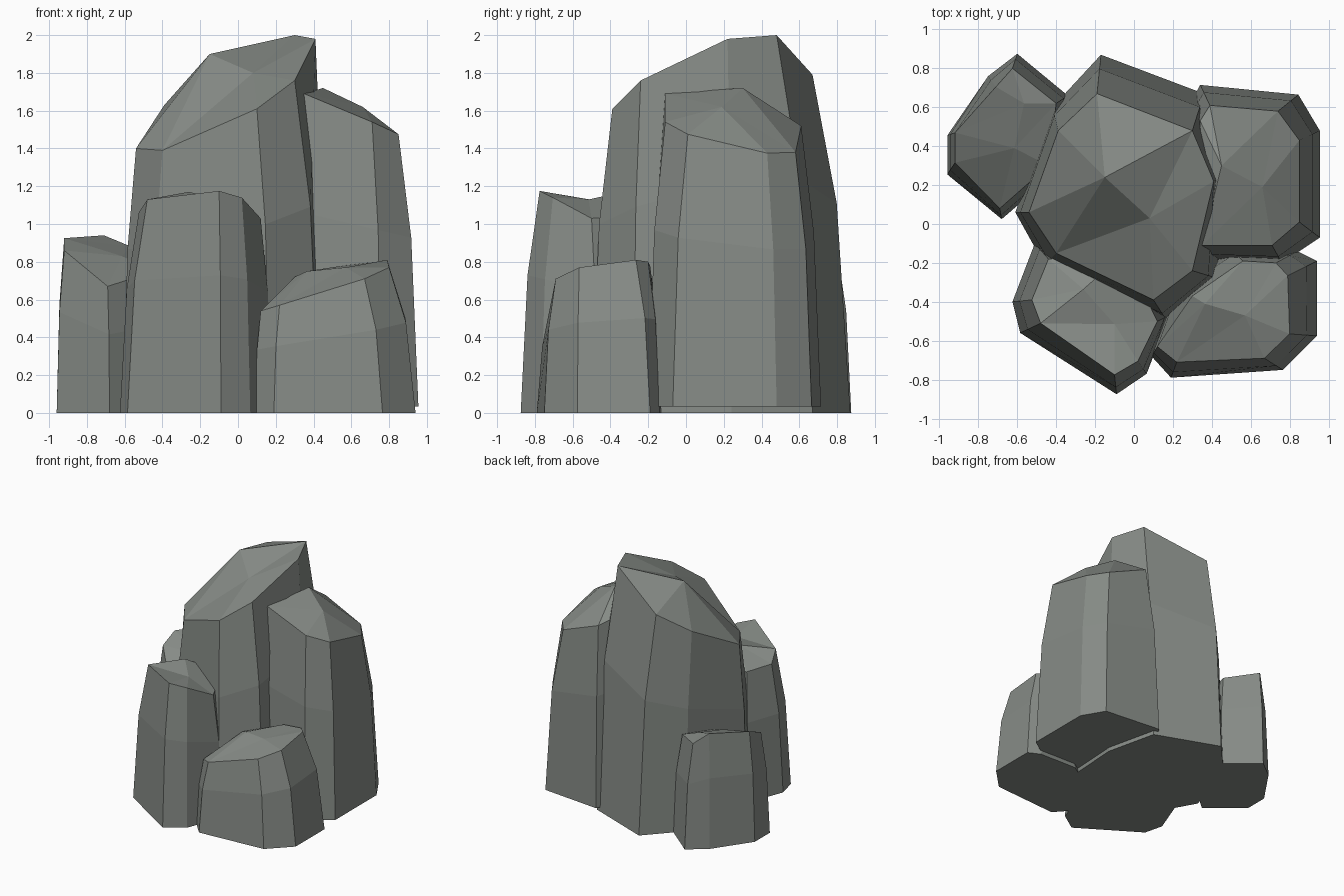
import bpy, bmesh
from mathutils import Vector


def rock_column(name, corners, peaks, floor=0.0, bulge=0.64, waist=0.62):
    """Faceted column. Each corner is (top x, y, z, foot x, y), counter-clockwise;
    peaks are the two inner points of the broken top."""
    bm = bmesh.new()
    top = [bm.verts.new(c[:3]) for c in corners]
    foot = [bm.verts.new((c[3], c[4], floor)) for c in corners]
    mid = []
    for t, f in zip(top, foot):
        p = t.co.lerp(f.co, bulge)
        p.z = floor + (t.co.z - floor) * waist
        mid.append(bm.verts.new(p))
    n = len(corners)
    # side walls and underside
    for i in range(n):
        j = (i + 1) % n
        for lo, hi in ((foot, mid), (mid, top)):
            bm.faces.new((lo[i], lo[j], hi[j], hi[i]))
    bm.faces.new(foot[::-1])
    # broken top: every rim edge goes to its nearer peak
    pk = [bm.verts.new(p) for p in peaks]
    near = []
    for i in range(n):
        m = (top[i].co + top[(i + 1) % n].co) / 2
        near.append(min((0, 1), key=lambda k: (pk[k].co - m).xy.length))
    for i in range(n):
        bm.faces.new((top[i], top[(i + 1) % n], pk[near[i]]))
        if near[i] != near[i - 1]:
            bm.faces.new((top[i], pk[near[i]], pk[near[i - 1]]))
    bmesh.ops.recalc_face_normals(bm, faces=bm.faces)
    mesh = bpy.data.meshes.new(name)
    bm.to_mesh(mesh)
    bm.free()
    obj = bpy.data.objects.new(name, mesh)
    bpy.context.collection.objects.link(obj)
    mat = bpy.data.materials.get("stone") or bpy.data.materials.new("stone")
    mat.diffuse_color = (0.24, 0.26, 0.24, 1)
    mesh.materials.append(mat)


# tall centre column
rock_column("main_column", [
    (-0.40, -0.15, 1.39, -0.46, -0.21),
    (0.10, -0.39, 1.61, 0.17, -0.50),
    (0.30, -0.24, 1.76, 0.43, -0.28),
    (0.41, 0.22, 1.98, 0.46, 0.24),
    (0.30, 0.48, 2.00, 0.36, 0.67),
    (-0.19, 0.67, 1.79, -0.17, 0.87),
    (-0.39, 0.48, 1.63, -0.42, 0.60),
    (-0.54, 0.06, 1.40, -0.61, 0.06)],
    [(-0.15, 0.24, 1.90), (0.08, 0.03, 1.80)])

# second tallest column, foot slightly raised
rock_column("right_column", [
    (0.35, -0.11, 1.69, 0.34, -0.18),
    (0.71, -0.11, 1.54, 0.76, -0.20),
    (0.85, 0.01, 1.475, 0.955, -0.07),
    (0.85, 0.43, 1.375, 0.955, 0.48),
    (0.74, 0.58, 1.38, 0.845, 0.665),
    (0.39, 0.61, 1.52, 0.34, 0.715),
    (0.34, 0.53, 1.55, 0.29, 0.62)],
    [(0.66, 0.19, 1.62), (0.45, 0.30, 1.72)], floor=0.035)

# low column at the back left
rock_column("back_left_column", [
    (-0.69, 0.08, 0.67, -0.68, 0.025),
    (-0.44, 0.30, 0.75, -0.42, 0.25),
    (-0.40, 0.62, 0.82, -0.34, 0.66),
    (-0.625, 0.80, 0.87, -0.60, 0.875),
    (-0.71, 0.705, 0.94, -0.75, 0.76),
    (-0.92, 0.47, 0.925, -0.96, 0.455),
    (-0.92, 0.315, 0.86, -0.96, 0.255)],
    [(-0.565, 0.62, 0.88), (-0.615, 0.39, 0.83)])

# medium column at the front left
rock_column("front_left_column", [
    (-0.48, -0.51, 1.13, -0.585, -0.56),
    (-0.10, -0.775, 1.175, -0.09, -0.875),
    (0.02, -0.705, 1.14, 0.065, -0.77),
    (0.12, -0.50, 1.03, 0.18, -0.47),
    (-0.05, -0.15, 1.05, 0.00, -0.10),
    (-0.44, -0.18, 1.05, -0.51, -0.10),
    (-0.525, -0.39, 1.06, -0.625, -0.40)],
    [(-0.26, -0.335, 1.17), (-0.10, -0.515, 1.13)])

# short boulder at the front right
rock_column("front_right_column", [
    (0.12, -0.63, 0.54, 0.09, -0.68),
    (0.22, -0.71, 0.57, 0.19, -0.79),
    (0.67, -0.69, 0.71, 0.765, -0.75),
    (0.80, -0.565, 0.77, 0.94, -0.575),
    (0.79, -0.265, 0.81, 0.94, -0.19),
    (0.73, -0.20, 0.80, 0.84, -0.14),
    (0.56, -0.19, 0.78, 0.50, -0.13),
    (0.30, -0.37, 0.72, 0.18, -0.33)],
    [(0.365, -0.41, 0.75), (0.57, -0.47, 0.77)])
